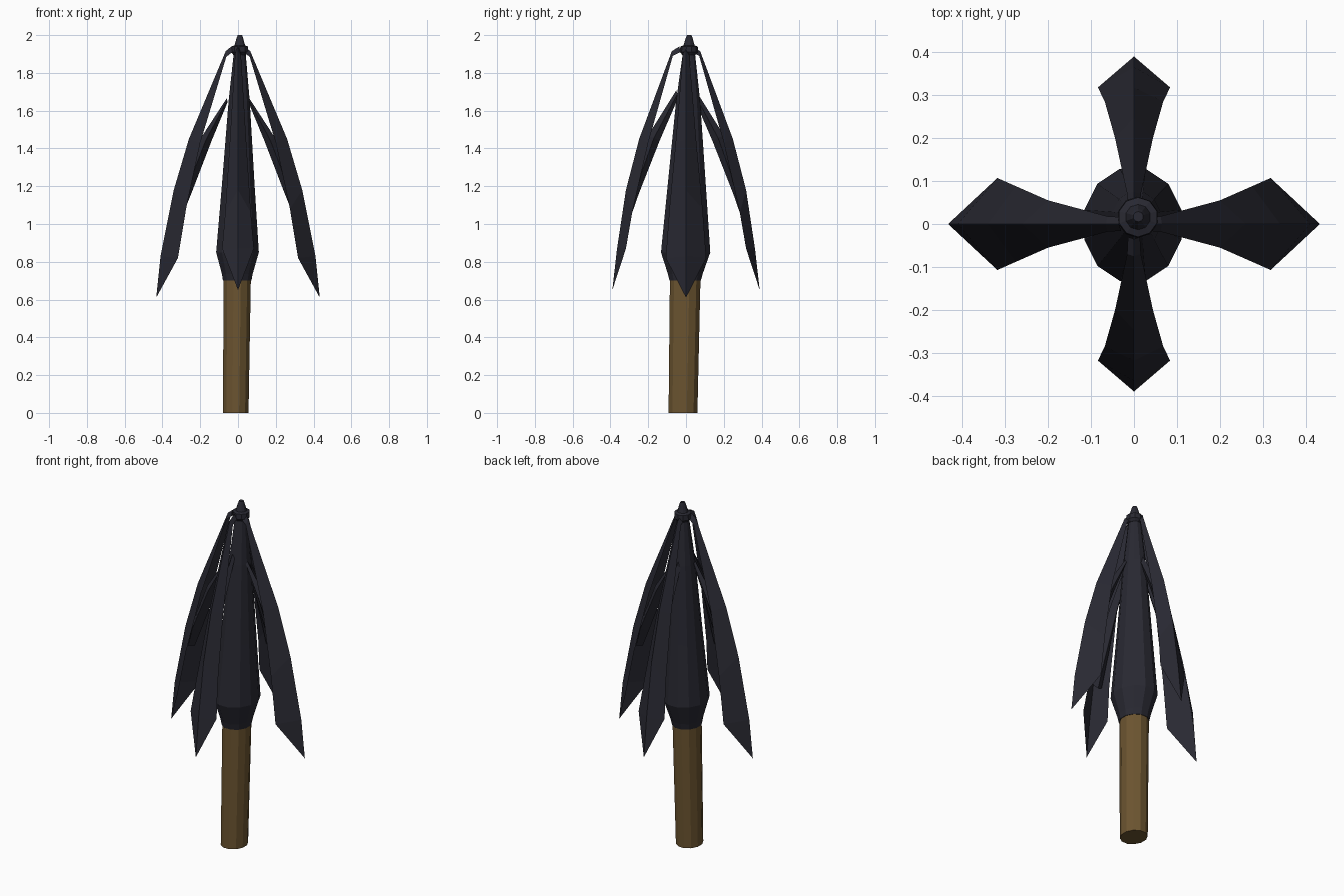
import bpy, math
from mathutils import Matrix

if "Cube" in bpy.data.objects:
    bpy.data.objects.remove(bpy.data.objects["Cube"])


def material(name, rgb):
    m = bpy.data.materials.new(name)
    m.diffuse_color = (*rgb, 1)
    m.use_nodes = True
    m.node_tree.nodes["Principled BSDF"].inputs["Base Color"].default_value = m.diffuse_color
    return m


CLOTH = material("dark cloth", (0.022, 0.022, 0.032))
WOOD = material("wood", (0.15, 0.09, 0.03))


def make(name, verts, faces, mat):
    me = bpy.data.meshes.new(name)
    me.from_pydata(verts, [], faces)
    me.materials.append(mat)
    ob = bpy.data.objects.new(name, me)
    bpy.context.collection.objects.link(ob)
    return ob


def lathe(name, rings, sides, mat):
    # rings are (z, x radius, y radius); the axis leans slightly
    verts, faces = [], []
    for z, rx, ry in rings:
        cx, cy = -0.012 + 0.011 * z, -0.016 + 0.0165 * z
        for i in range(sides):
            a = math.tau * (i + 0.5) / sides
            verts.append((cx + rx * math.cos(a), cy + ry * math.sin(a), z))
    for k in range(len(rings) - 1):
        for i in range(sides):
            j = (i + 1) % sides
            faces.append((k * sides + i, k * sides + j,
                          (k + 1) * sides + j, (k + 1) * sides + i))
    n = len(verts)
    faces += [tuple(reversed(range(sides))), tuple(range(n - sides, n))]
    return make(name, verts, faces, mat)


def petal(name, rows, tip, angle):
    # V-shaped sheet; rows are (ridge r, ridge z, edge r, edge z, half width)
    verts, faces = [], []
    for rr, rz, er, ez, w in rows:
        verts += [(er, -w, ez), (rr, 0, rz), (er, w, ez)]
    for k in range(len(rows) - 1):
        a, b = 3 * k, 3 * k + 3
        faces += [(a, b, b + 1, a + 1), (a + 1, b + 1, b + 2, a + 2)]
    n = len(verts)
    verts.append((tip[0], 0, tip[1]))
    faces += [(n - 3, n, n - 2), (n - 2, n, n - 1)]
    make(name, verts, faces, CLOTH).data.transform(Matrix.Rotation(angle, 4, 'Z'))


def strut(name, rows, angle):
    # inner blade with a diamond section; rows are (outer r, z, inner r, z, half width)
    verts, faces = [], []
    for orr, oz, ir, iz, w in rows:
        mr, mz = (orr + ir) / 2, (oz + iz) / 2
        verts += [(orr, 0, oz), (mr, w, mz), (ir, 0, iz), (mr, -w, mz)]
    for k in range(len(rows) - 1):
        for i in range(4):
            j = (i + 1) % 4
            faces.append((4 * k + i, 4 * k + j, 4 * k + 4 + j, 4 * k + 4 + i))
    n = len(verts)
    faces += [(3, 2, 1, 0), (n - 4, n - 3, n - 2, n - 1)]
    make(name, verts, faces, CLOTH).data.transform(Matrix.Rotation(angle, 4, 'Z'))


# Shaft and furled body
lathe("handle", [(0, 0.07, 0.079), (0.75, 0.075, 0.084)], 12, WOOD)
lathe("furled_body", [(0.70, 0.078, 0.086), (0.735, 0.084, 0.095), (0.85, 0.117, 0.135),
                      (1.2, 0.09, 0.105), (1.65, 0.058, 0.066), (1.93, 0.03, 0.03)], 12, CLOTH)

# Top ring and tip
lathe("top_ring", [(1.895, 0.035, 0.035), (1.91, 0.048, 0.048),
                   (1.94, 0.046, 0.046), (1.945, 0.03, 0.03)], 10, CLOTH)
lathe("tip", [(1.93, 0.034, 0.034), (1.985, 0.018, 0.018), (2.0, 0.012, 0.012)], 10, CLOTH)

# Hanging petals and their struts: wide pair on x, narrower pair on y
WIDE = [(0.035, 1.94, 0.03, 1.91, 0.016), (0.065, 1.915, 0.062, 1.885, 0.018),
        (0.26, 1.45, 0.20, 1.43, 0.055), (0.34, 1.18, 0.275, 1.08, 0.088),
        (0.41, 0.83, 0.318, 0.82, 0.107)]
NARROW = [(0.035, 1.94, 0.03, 1.91, 0.014), (0.075, 1.915, 0.07, 1.89, 0.016),
          (0.248, 1.45, 0.20, 1.43, 0.044), (0.318, 1.18, 0.285, 1.06, 0.068),
          (0.365, 0.87, 0.318, 0.87, 0.084)]
STRUT_X = [(0.06, 1.665, 0.055, 1.645, 0.012), (0.20, 1.45, 0.14, 1.44, 0.03),
           (0.29, 1.22, 0.24, 1.18, 0.045), (0.31, 1.10, 0.28, 1.08, 0.04)]
STRUT_Y = [(0.05, 1.71, 0.045, 1.66, 0.012), (0.20, 1.47, 0.14, 1.44, 0.026),
           (0.28, 1.22, 0.25, 1.16, 0.035), (0.31, 1.06, 0.295, 1.03, 0.03)]
for side, deg in (("right", 0), ("back", 90), ("left", 180), ("front", 270)):
    a, on_x = math.radians(deg), deg % 180 == 0
    petal(side + "_petal", WIDE if on_x else NARROW,
          (0.433, 0.61) if on_x else (0.39, 0.65), a)
    strut(side + "_strut", STRUT_X if on_x else STRUT_Y, a)
